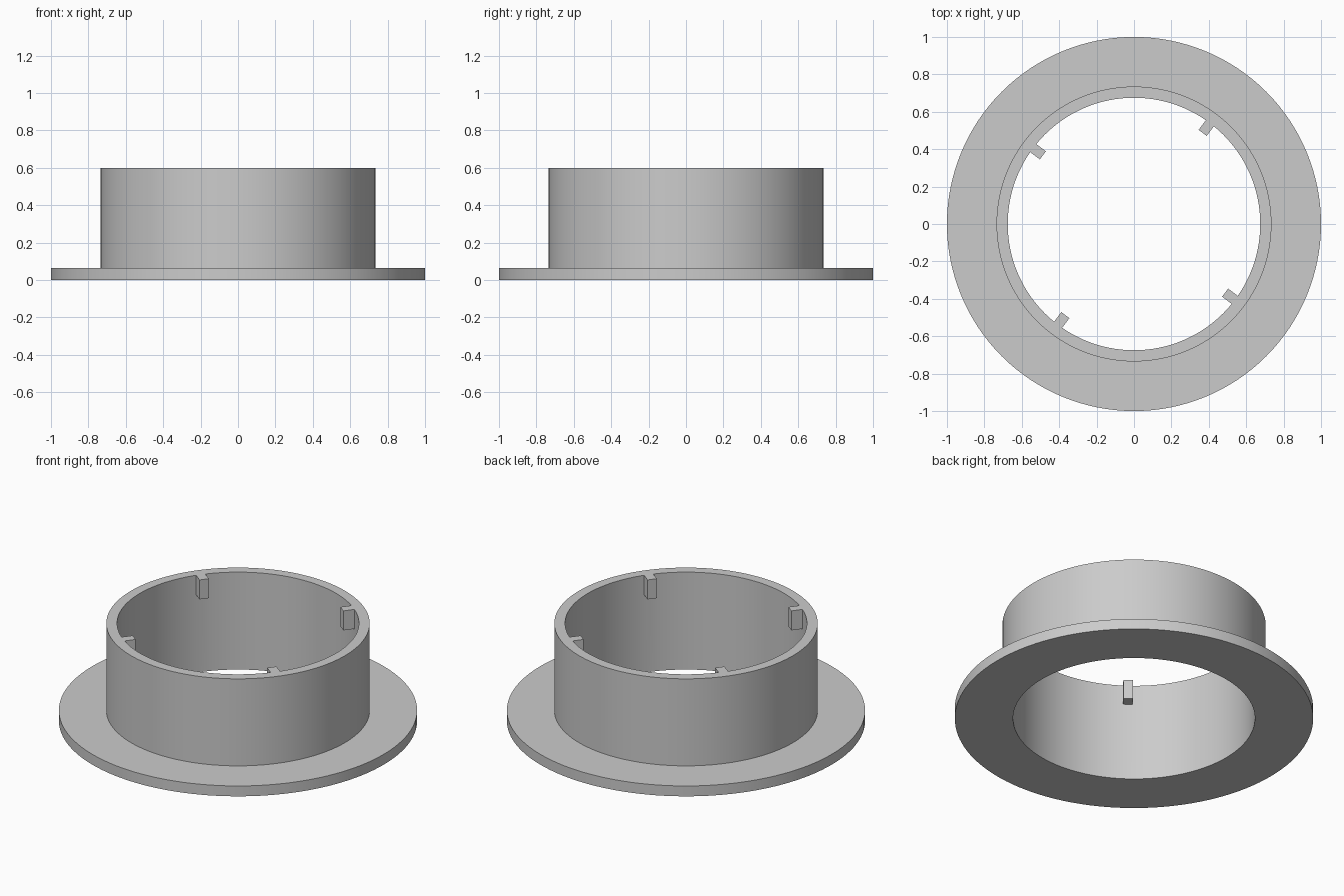
import bpy, bmesh, math
from mathutils import Matrix, Vector

cube = bpy.data.objects.get("Cube")
if cube:
    bpy.data.objects.remove(cube, do_unlink=True)

SEGMENTS = 128
FLANGE_R, OUTER_R, BORE_R = 1.0, 0.735, 0.675
FLANGE_H, TOTAL_H = 0.064, 0.6

grey = bpy.data.materials.new("plain grey")
grey.use_nodes = True
colour = (0.6, 0.6, 0.6, 1)
grey.diffuse_color = colour
grey.node_tree.nodes["Principled BSDF"].inputs["Base Color"].default_value = colour


def make_object(name, bm):
    bmesh.ops.recalc_face_normals(bm, faces=bm.faces)
    mesh = bpy.data.meshes.new(name)
    bm.to_mesh(mesh)
    bm.free()
    mesh.materials.append(grey)
    obj = bpy.data.objects.new(name, mesh)
    bpy.context.collection.objects.link(obj)
    return obj


# Flanged collar: closed profile spun around the z axis
bm = bmesh.new()
profile = [(BORE_R, 0), (FLANGE_R, 0), (FLANGE_R, FLANGE_H),
           (OUTER_R, FLANGE_H), (OUTER_R, TOTAL_H), (BORE_R, TOTAL_H)]
verts = [bm.verts.new((r, 0, z)) for r, z in profile]
edges = [bm.edges.new((v, verts[(i + 1) % len(verts)])) for i, v in enumerate(verts)]
bmesh.ops.spin(bm, geom=verts + edges, axis=(0, 0, 1), cent=(0, 0, 0),
               angle=math.tau, steps=SEGMENTS, use_merge=True)
bmesh.ops.remove_doubles(bm, verts=bm.verts, dist=0.0001)
collar = make_object("flanged_collar", bm)

# Four locking tabs inside the top rim
TAB_IN, TAB_OUT, TAB_W, TAB_H = 0.61, 0.7, 0.054, 0.12
bm = bmesh.new()
for i in range(4):
    turn = Matrix.Rotation(math.radians(53 + 90 * i), 4, 'Z')
    place = Matrix.Translation(((TAB_IN + TAB_OUT) / 2, 0, TOTAL_H - TAB_H / 2))
    size = Matrix.Diagonal(Vector((TAB_OUT - TAB_IN, TAB_W, TAB_H, 1)))
    bmesh.ops.create_cube(bm, size=1, matrix=turn @ place @ size)
tabs = make_object("locking_tabs", bm)

# Fuse the tabs into the collar wall
union = collar.modifiers.new("fuse tabs", 'BOOLEAN')
union.operation = 'UNION'
union.solver = 'EXACT'
union.object = tabs
bpy.ops.object.select_all(action='DESELECT')
bpy.context.view_layer.objects.active = collar
collar.select_set(True)
bpy.ops.object.modifier_apply(modifier=union.name)
bpy.data.objects.remove(tabs, do_unlink=True)
bpy.ops.object.shade_smooth_by_angle(angle=math.radians(30))
